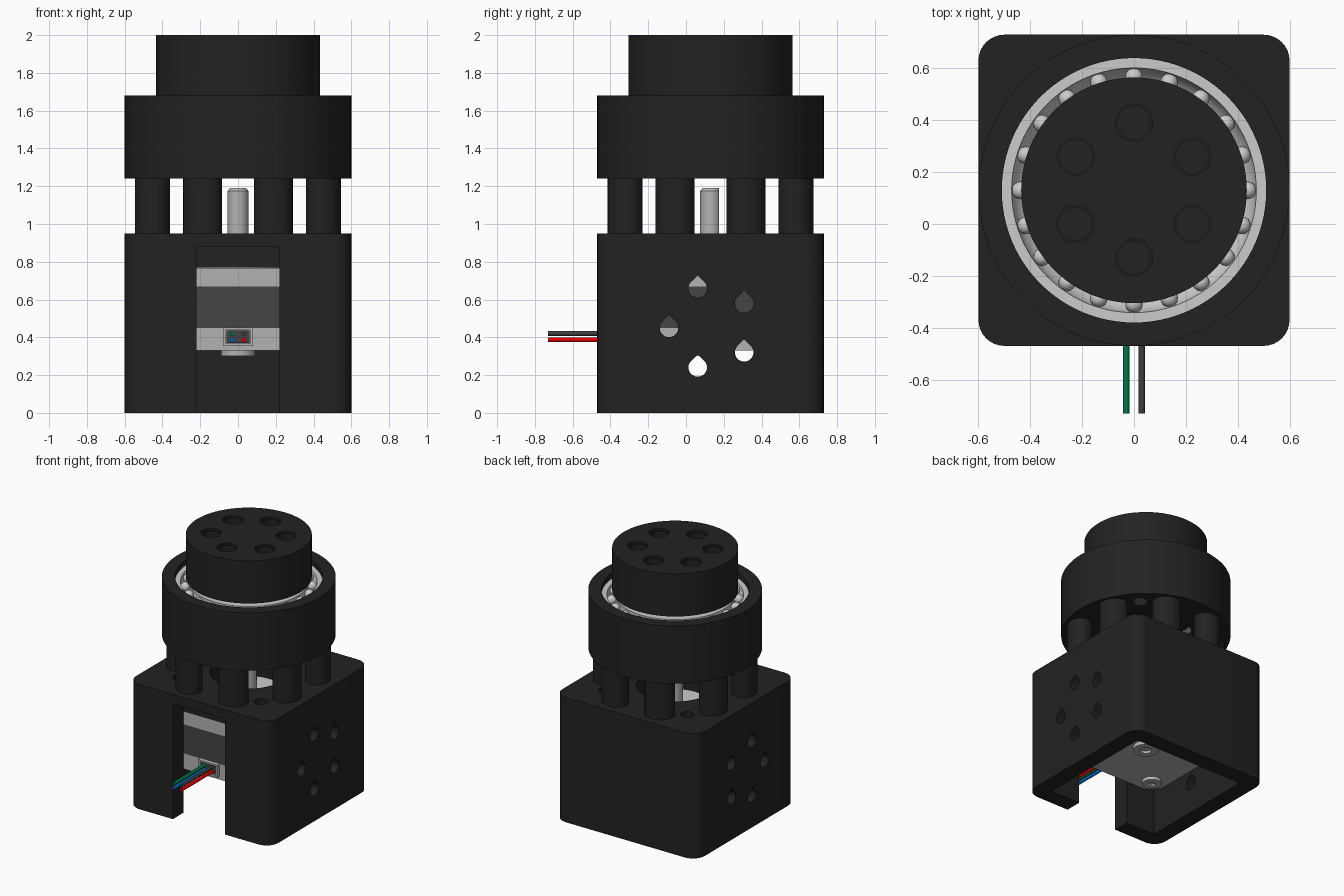
import bpy, bmesh
from math import sin, cos, pi, radians
from mathutils import Matrix, Vector

if "Cube" in bpy.data.objects:
    bpy.data.objects.remove(bpy.data.objects["Cube"])

CY = 0.13  # main axis sits at x = 0, y = CY


def material(name, r, g, b):
    m = bpy.data.materials.new(name)
    m.diffuse_color = (r, g, b, 1)
    m.use_nodes = True
    m.node_tree.nodes["Principled BSDF"].inputs["Base Color"].default_value = m.diffuse_color
    return m


BLACK = material("black_plastic", 0.016, 0.016, 0.016)
DARK = material("dark_steel", 0.06, 0.06, 0.06)
STEEL = material("light_steel", 0.45, 0.45, 0.45)
WHITE = material("bearing_white", 0.7, 0.7, 0.68)
WIRES = [("green", -0.03, 0.42, (0.0, 0.19, 0.06)), ("black", 0.03, 0.42, (0.05, 0.05, 0.05)),
         ("blue", -0.03, 0.387, (0.0, 0.15, 0.6)), ("red", 0.03, 0.387, (0.8, 0.0, 0.0))]


def finish(name, bm, mat):
    bmesh.ops.remove_doubles(bm, verts=bm.verts, dist=1e-6)
    bmesh.ops.recalc_face_normals(bm, faces=bm.faces)
    me = bpy.data.meshes.new(name)
    bm.to_mesh(me)
    bm.free()
    ob = bpy.data.objects.new(name, me)
    bpy.context.collection.objects.link(ob)
    if mat:
        me.materials.append(mat)
    smooth(ob)
    return ob


def smooth(ob):
    ob.data.shade_smooth()
    ob.data.set_sharp_from_angle(angle=radians(30))


def prism(name, pts, lo, hi, axis="z", mat=None):
    """Extrude a 2D outline: (x, y) along z, (y, z) along x, or (x, z) along y."""
    place = {"z": lambda a, b, t: (a, b, t), "x": lambda a, b, t: (t, a, b),
             "y": lambda a, b, t: (a, t, b)}[axis]
    bm = bmesh.new()
    rings = [[bm.verts.new(place(a, b, t)) for a, b in pts] for t in (lo, hi)]
    n = len(pts)
    for r in rings:
        bm.faces.new(r)
    for i in range(n):
        j = (i + 1) % n
        bm.faces.new((rings[0][i], rings[0][j], rings[1][j], rings[1][i]))
    return finish(name, bm, mat)


def circle(a, b, r, n=32, r2=None, turn=0):
    out = []
    for i in range(n):
        t = 2 * pi * i / n
        u, v = r * cos(t), (r2 or r) * sin(t)
        out.append((a + u * cos(turn) - v * sin(turn), b + u * sin(turn) + v * cos(turn)))
    return out


def rect(a, b, w, h, r=0.0, n=8):
    """Rectangle of half sizes w, h; corners rounded (n > 1) or chamfered (n = 1)."""
    if not r:
        return [(a - w, b - h), (a + w, b - h), (a + w, b + h), (a - w, b + h)]
    return [(a + sx * (w - r) + r * cos(t0 + pi / 2 * i / n), b + sy * (h - r) + r * sin(t0 + pi / 2 * i / n))
            for sx, sy, t0 in ((1, 1, 0), (-1, 1, pi / 2), (-1, -1, pi), (1, -1, 1.5 * pi))
            for i in range(n + 1)]


def lathe(name, profile, mat, n=96):
    """Revolve a closed (radius, z) profile about the main axis."""
    bm = bmesh.new()
    vs = [bm.verts.new((r, CY, z)) for r, z in profile]
    edges = [bm.edges.new((vs[i], vs[(i + 1) % len(vs)])) for i in range(len(vs))
             if max(profile[i][0], profile[(i + 1) % len(vs)][0]) > 0]
    bmesh.ops.spin(bm, geom=vs + edges, cent=(0, CY, 0), axis=(0, 0, 1),
                   angle=2 * pi, steps=n, use_merge=True)
    return finish(name, bm, mat)


def cut(ob, cutters):
    bpy.context.view_layer.objects.active = ob
    for c in cutters:
        m = ob.modifiers.new("cut", "BOOLEAN")
        m.operation, m.solver, m.object = "DIFFERENCE", "EXACT", c
        bpy.ops.object.modifier_apply(modifier=m.name)
        bpy.data.objects.remove(c)
    smooth(ob)


def ring_spots(n, r, start):
    return [(r * cos(start + 2 * pi * i / n), CY + r * sin(start + 2 * pi * i / n)) for i in range(n)]


corners = [(sx * 0.345, CY + sy * 0.345) for sx in (-1, 1) for sy in (-1, 1)]

# motor housing: open-bottomed box with cable slot, motor holes and teardrop vents
housing = prism("motor_housing", rect(0, CY, 0.6, 0.6, 0.1), 0, 0.95, mat=BLACK)
cutters = [prism("c", rect(0, CY, 0.472, 0.472), -0.1, 0.77),
           prism("c", rect(0, -0.47, 0.22, 0.13), -0.2, 0.88),
           prism("c", circle(0, CY, 0.27, 64), 0.7, 1.1)]
cutters += [prism("c", circle(x, y, 0.048), 0.7, 1.1) for x, y in corners]
for i in range(5):
    t = pi + 2 * pi * i / 5
    y, z = CY + 0.22 * cos(t), 0.45 + 0.22 * sin(t)
    drop = [(y + 0.049 * cos(a), z + 0.049 * sin(a))
            for a in [radians(135 + 270 * k / 24) for k in range(25)]] + [(y, z + 0.069)]
    cutters.append(prism("c", drop, -1, 1, "x"))
cut(housing, cutters)

# pillars between the housing and the bearing ring
for i, (x, y) in enumerate(ring_spots(8, 0.49, pi / 8)):
    prism(f"pillar_{i + 1}", circle(x, y, 0.09, 32, 0.105, pi / 8 + i * pi / 4), 0.95, 1.24, mat=BLACK)

# bearing ring with screw access holes underneath
ring = lathe("bearing_ring", [(0.33, 1.24), (0.6, 1.24), (0.6, 1.68), (0.51, 1.68), (0.51, 1.46),
                              (0.46, 1.46), (0.46, 1.32), (0.33, 1.32)], BLACK)
cut(ring, [prism("c", circle(x, y, 0.055), 1.1, 1.4) for x, y in ring_spots(4, 0.48, pi / 4)])

# ball bearing: grooved outer and inner races with twenty balls
lathe("outer_race", [(0.51, 1.47), (0.51, 1.64), (0.472, 1.64), (0.468, 1.61), (0.45, 1.575),
                     (0.435, 1.56), (0.435, 1.47)], WHITE)
lathe("inner_race", [(0.34, 1.47), (0.34, 1.64), (0.41, 1.64), (0.405, 1.6), (0.425, 1.55), (0.425, 1.47)], WHITE)
bm = bmesh.new()
for x, y in ring_spots(20, 0.438, 0):
    bmesh.ops.create_uvsphere(bm, u_segments=16, v_segments=10, radius=0.034,
                              matrix=Matrix.Translation(Vector((x, y, 1.605))))
finish("bearing_balls", bm, WHITE)

# output hub with six blind holes
hub = lathe("output_hub", [(0, 1.4), (0.34, 1.4), (0.34, 1.675), (0.435, 1.675), (0.435, 2.0), (0, 2.0)], BLACK)
cut(hub, [prism("c", circle(x, y, 0.064), 1.8, 2.1) for x, y in ring_spots(6, 0.26, pi / 2)]
    + [prism("c", circle(x, y, 0.072), 1.985, 2.1) for x, y in ring_spots(6, 0.26, pi / 2)])

# motor: two light end caps, dark core, pilot disc and rear bearing boss
for name, lo, hi, size, mat in (("motor_rear_cap", 0.33, 0.45, 0.465, STEEL),
                                ("motor_core", 0.45, 0.67, 0.463, DARK),
                                ("motor_front_cap", 0.67, 0.768, 0.465, STEEL)):
    prism(name, rect(0, CY, size, size, 0.08, 1), lo, hi, mat=mat)
lathe("motor_pilot", [(0.05, 0.765), (0.24, 0.765), (0.24, 0.81), (0.05, 0.81)], WHITE, 64)
lathe("rear_boss", [(0.04, 0.3), (0.09, 0.3), (0.09, 0.335), (0.04, 0.335)], STEEL, 48)
for i, (x, y) in enumerate(corners):
    screw = prism(f"motor_screw_{i + 1}", circle(x, y, 0.07), 0.305, 0.335, mat=STEEL)
    cut(screw, [prism("c", circle(x, y, 0.03, 6), 0.29, 0.32)])

# shaft with a flat on its back side
shaft = lathe("motor_shaft", [(0, 0.32), (0.055, 0.32), (0.055, 1.175), (0.043, 1.19), (0, 1.19)], STEEL, 48)
cut(shaft, [prism("c", rect(0, CY + 0.145, 0.2, 0.1), 0.85, 1.3)])

# cable socket and its plug
socket = prism("cable_socket", rect(0, 0.403, 0.08, 0.048), -0.365, -0.33, "y", STEEL)
cut(socket, [prism("c", rect(0, 0.403, 0.066, 0.036), -0.4, -0.345, "y")])
prism("cable_plug", rect(0, 0.403, 0.06, 0.032), -0.355, -0.34, "y", DARK)

# four coloured wires
for name, x, z, rgb in WIRES:
    prism(f"{name}_wire", circle(x, z, 0.0125, 16), -0.73, -0.345, "y", material(f"{name}_wire", *rgb))
